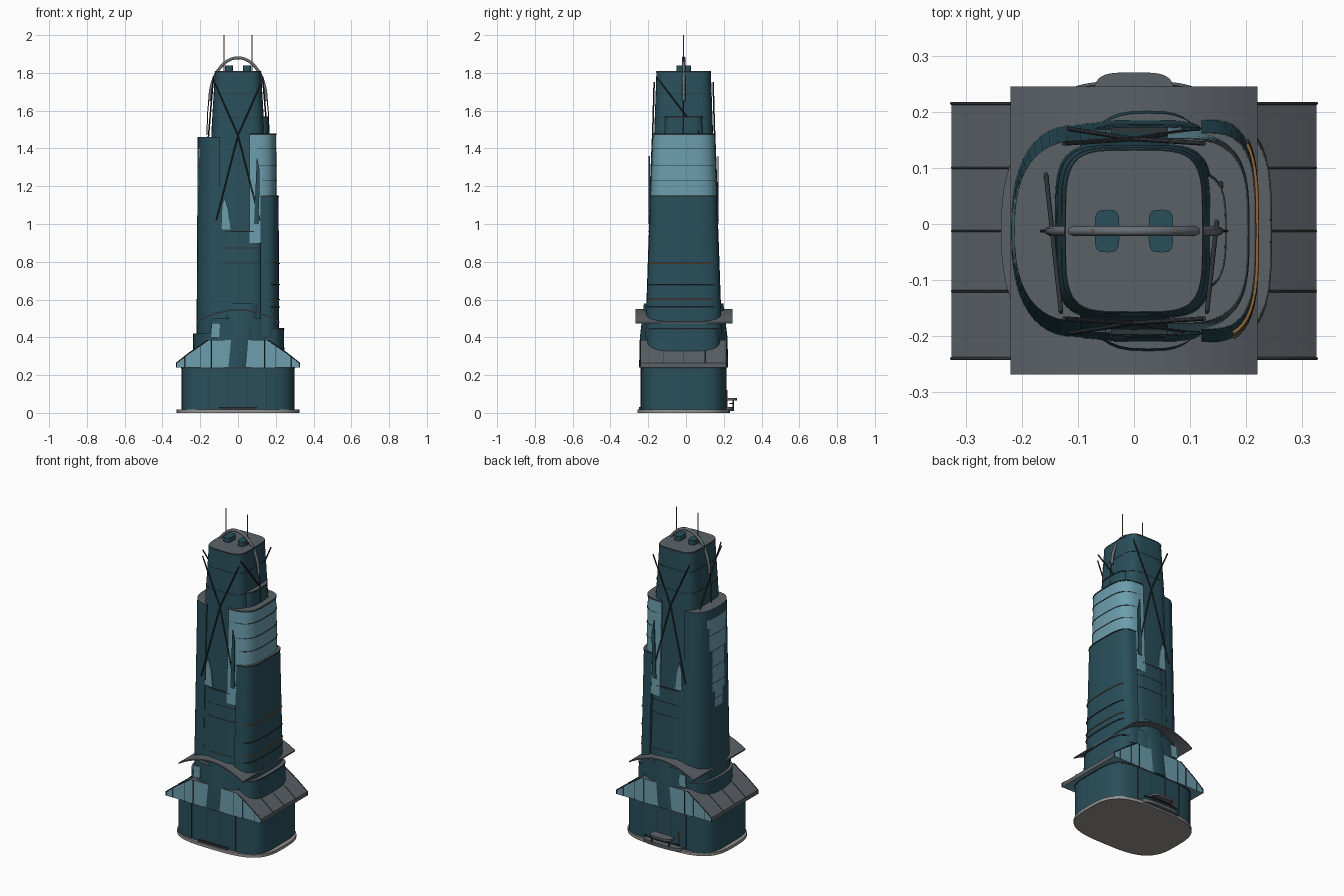
import bpy, bmesh, math
from mathutils import Vector

cube = bpy.data.objects.get("Cube")
if cube:
    bpy.data.objects.remove(cube, do_unlink=True)


def material(name, color):
    m = bpy.data.materials.new(name)
    m.use_nodes = True
    m.diffuse_color = (*color, 1)
    bsdf = next(n for n in m.node_tree.nodes if n.type == 'BSDF_PRINCIPLED')
    bsdf.inputs["Base Color"].default_value = (*color, 1)
    return m


TEAL = material("dark teal facade", (0.022, 0.078, 0.105))
GLASS = material("pale blue glass", (0.15, 0.34, 0.42))
ROOF = material("roof grey", (0.105, 0.12, 0.135))
STEEL = material("dark steel", (0.028, 0.035, 0.04))
PLINTH = material("plinth grey", (0.3, 0.29, 0.28))
AMBER = material("amber light", (0.3, 0.14, 0.04))
ARCH = material("arch grey", (0.14, 0.16, 0.18))
CY = -0.0125  # tower centre line


def finish(name, bm, mats, rule=None):
    bmesh.ops.recalc_face_normals(bm, faces=bm.faces)
    if rule:
        for f in bm.faces:
            f.material_index = mats.index(rule(f.calc_center_median(), f.normal))
    me = bpy.data.meshes.new(name)
    bm.to_mesh(me)
    bm.free()
    for m in mats:
        me.materials.append(m)
    me.shade_smooth()
    me.set_sharp_from_angle(angle=math.radians(32))
    ob = bpy.data.objects.new(name, me)
    bpy.context.collection.objects.link(ob)
    return ob


def loft(name, rings, mats, rule=None):
    """Skin a stack of equal-length rings and cap both ends."""
    bm = bmesh.new()
    rows = [[bm.verts.new(p) for p in r] for r in rings]
    n = len(rows[0])
    for a, b in zip(rows, rows[1:]):
        for i in range(n):
            j = (i + 1) % n
            bm.faces.new((a[i], a[j], b[j], b[i]))
    bm.faces.new(rows[0])
    bm.faces.new(rows[-1])
    return finish(name, bm, mats, rule)


def sq(v, n):
    return math.copysign(abs(v) ** (2 / n), v)


def oval(z, hx, hy, n=4, cx=0, cy=CY, count=48):
    angles = [2 * math.pi * i / count for i in range(count)]
    return [(cx + hx * sq(math.cos(a), n), cy + hy * sq(math.sin(a), n), z) for a in angles]


def half_oval(z, inner, outer, hy, n, count=24):
    angles = [math.pi * (i / count - 0.5) for i in range(count + 1)]
    return [(inner + (outer - inner) * sq(math.cos(a), n), CY + hy * sq(math.sin(a), n), z)
            for a in angles]


def capped(wall):
    """Roof colour on upward faces, wall colour elsewhere."""
    return lambda c, n: ROOF if n.z > 0.7 else wall


def box(name, centre, size, mat):
    bm = bmesh.new()
    bmesh.ops.create_cube(bm, size=1)
    for v in bm.verts:
        v.co = Vector(centre) + v.co * Vector(size)
    return finish(name, bm, [mat])


def rod(name, pts, r, mat):
    cu = bpy.data.curves.new(name, 'CURVE')
    cu.dimensions = '3D'
    cu.bevel_depth = r
    cu.bevel_resolution = 1
    cu.use_fill_caps = True
    s = cu.splines.new('POLY')
    s.points.add(len(pts) - 1)
    for p, co in zip(s.points, pts):
        p.co = (*co, 1)
    tmp = bpy.data.objects.new(name + "_curve", cu)
    me = bpy.data.meshes.new_from_object(tmp)
    bpy.data.objects.remove(tmp)
    me.materials.clear()
    me.materials.append(mat)
    ob = bpy.data.objects.new(name, me)
    bpy.context.collection.objects.link(ob)


def plate(name, pts, y, mat):
    """Thin facade panel from an x-z outline."""
    loft(name, [[(x, y + d, z) for x, z in pts] for d in (-0.003, 0.003)], [mat])


# Plinth and podium
loft("plinth", [oval(0, 0.325, 0.245, 3.2), oval(0.018, 0.325, 0.245, 3.2)], [PLINTH])
loft("plinth_disc", [oval(0, 0.09, 0.09, 2), oval(0.01, 0.09, 0.09, 2)], [PLINTH])
loft("podium", [oval(0.015, 0.3, 0.226, 4.5), oval(0.26, 0.3, 0.226, 4.5)], [TEAL])
loft("podium_trim", [oval(0.234, 0.302, 0.228, 4.5), oval(0.242, 0.302, 0.228, 4.5)], [STEEL])
for x in (-0.15, -0.05, 0.05, 0.15):
    for y in (CY - 0.226, CY + 0.226):
        box("podium_mullion", (x, y, 0.13), (0.003, 0.004, 0.22), STEEL)

# Podium roof: sloped grey roof with glazed gables
half = [(0.325, 0.24), (0.325, 0.265), (0.255, 0.32), (0.16, 0.385)]
gable = half + [(-x, z) for x, z in reversed(half)]
loft("podium_roof", [[(x, y, z) for x, z in gable] for y in (-0.24, 0.215)], [GLASS, ROOF],
     lambda c, n: GLASS if abs(n.y) > 0.9 or n.z < -0.5 else ROOF)
for s in (-1, 1):
    for y in (0.1, CY, -0.12):
        rod("roof_seam", [(s * x, y, z) for x, z in half[1:]], 0.002, STEEL)
    for y in (-0.24, 0.215):
        rod("gable_edge", [(s * x, y, z) for x, z in half], 0.003, STEEL)
        for x, top in ((0.28, 0.3), (0.2, 0.355), (0.14, 0.385)):
            rod("gable_mullion", [(s * x, y, 0.24), (s * x, y, top)], 0.002, STEEL)

# Lower tower drum and stepped front and back bays
loft("tower_drum", [oval(0.25, 0.2, 0.228, 3.2), oval(0.5, 0.195, 0.218, 3.2)], [TEAL, ROOF], capped(TEAL))
loft("low_bay", [oval(0.24, 0.1, 0.236, 3, -0.005), oval(0.4, 0.115, 0.232, 3, 0.01),
                 oval(0.58, 0.125, 0.21, 3, 0.025)], [TEAL, ROOF], capped(TEAL))
loft("middle_bay", [oval(0.5, 0.125, 0.2, 5, 0.02), oval(0.96, 0.12, 0.184, 5, 0.02)],
     [TEAL, ROOF], capped(TEAL))
for z, hy in ((0.79, 0.191), (0.87, 0.188), (0.957, 0.185)):
    loft("bay_band", [oval(z + d, 0.123, hy, 5, 0.02) for d in (0, 0.005)], [STEEL])

# Curved canopy
xs = [0.22 * (i / 10 - 1) for i in range(21)]
curve = [(x, 0.55 - 0.068 * (x / 0.22) ** 2) for x in xs]
shell = curve + [(x, z - 0.008) for x, z in reversed(curve)]
loft("curved_canopy", [[(x, y, z) for x, z in shell] for y in (-0.268, 0.245)], [ROOF])

# Central tapered core
CORE = [(0.4, 0.16, 0.2), (1.15, 0.15, 0.168), (1.5, 0.14, 0.155), (1.81, 0.122, 0.144)]
loft("core", [oval(z, hx, hy, 4.5) for z, hx, hy in CORE], [TEAL, ROOF], capped(TEAL))
for z, hx, hy in ((1.56, 0.138, 0.1535), (1.69, 0.1305, 0.1495), (1.803, 0.1235, 0.1455)):
    loft("core_band", [oval(z + d, hx, hy, 4.5) for d in (0, 0.004)], [STEEL])

# Left wing with a tapering glazed panel crossed by thin floor lines
lines = [0.9, 1.0, 1.1, 1.2, 1.3]
levels = sorted([0.3, 0.85, 0.95, 1.05, 1.15, 1.25, 1.35, 1.4, 1.46] + lines + [z + 0.005 for z in lines])


def wing_rule(c, n):
    if n.z > 0.7:
        return ROOF
    reach = 0.035 + 0.1 * (c.z - 0.85)
    if n.x < -0.4 and 0.85 < c.z < 1.4 and abs(c.y - CY) < reach:
        return STEEL if any(z < c.z < z + 0.005 for z in lines) else GLASS
    return TEAL


loft("left_wing", [half_oval(z, -0.095, -0.222 + 0.006 * z, 0.205 - 0.03 * z, 2.5) for z in levels],
     [TEAL, GLASS, STEEL, ROOF], wing_rule)
loft("left_wing_foot", [half_oval(z, -0.1, -0.237, 0.2, 2.5) for z in (0.28, 0.42)],
     [TEAL, ROOF], capped(TEAL))

# Right wings, stepping down from a glazed upper one
STEPS = [("shoulder", 0.1, 0.165, 0.11, 0.1, 1.4, 1.57, TEAL),
         ("glazed_wing", 0.06, 0.205, 0.186, 0.164, 0.9, 1.48, GLASS),
         ("middle_wing", 0.12, 0.218, 0.203, 0.174, 0.4, 1.15, TEAL),
         ("low_wing", 0.13, 0.246, 0.2, 0.19, 0.28, 0.45, TEAL)]
for name, inner, outer, hy0, hy1, z0, z1, wall in STEPS:
    loft(name, [half_oval(z0, inner, outer, hy0, 3.4), half_oval(z1, inner, outer - 0.003, hy1, 3.4)],
         [wall, ROOF], capped(wall))
    loft(name + "_rim", [half_oval(z1 - d, inner, outer, hy1 + 0.002, 3.4) for d in (0.008, 0.002)], [STEEL])
for z in (1.23, 1.31, 1.4):
    loft("glass_line", [half_oval(z + d, 0.07, 0.206, 0.2095 - 0.0305 * z, 3.4) for d in (0, 0.003)], [STEEL])
for i, z in enumerate((0.56, 0.6, 0.68, 0.79)):
    ring = half_oval(z, 0.12, 0.22, 0.221 - 0.039 * z, 3.4)
    rod("light_strip", ring[3:-6], 0.003, AMBER if i % 2 else STEEL)

# Pale and dark facade shards on front and back
for y, s in ((CY, -1), (CY, 1)):
    plate("glass_shard", [(-0.09, 0.97), (-0.04, 0.97), (-0.05, 1.07), (-0.07, 1.14), (-0.085, 1.1)],
          y + s * 0.178, GLASS)
    plate("dark_shard", [(0.085, 1.0), (0.11, 1.0), (0.115, 1.28), (0.1, 1.36)], y + s * 0.182, TEAL)
    plate("low_glass", [(-0.145, 0.4), (-0.1, 0.4), (-0.095, 0.475), (-0.14, 0.475)], y + s * 0.217, GLASS)

# Cross bracing on all four sides
for s in (-1, 1):
    for t in (-1, 1):
        rod("face_brace", [(t * 0.125, CY + s * 0.156, 1.75), (0, CY + s * 0.164, 1.47),
                           (-t * 0.115, CY + s * 0.182, 1.02)], 0.004, STEEL)
        rod("arch_stay", [(s * 0.165, CY, 1.47), (s * 0.16, CY, 1.6), (s * 0.148, CY, 1.72)], 0.003, STEEL)
    rod("side_brace", [(s * 0.13, CY - 0.145, 1.78), (s * 0.16, CY + 0.13, 1.42)], 0.004, STEEL)

# Roof arch, plant units and masts
arch = [(0.15 * math.cos(a), CY, 1.65 + 0.23 * math.sin(a)) for a in [math.pi * i / 28 for i in range(29)]]
rod("roof_arch", arch, 0.009, ARCH)
for s in (-1, 1):
    loft("roof_unit", [oval(z, 0.022, 0.038, 4, s * 0.048, count=24) for z in (1.8, 1.838)], [TEAL])
    rod("mast", [(s * 0.074, CY, 1.8), (s * 0.074, CY, 2.0)], 0.003, AMBER)

# Entrances
loft("rear_step", [oval(z, 0.13, 0.045, 3, 0, 0.21) for z in (0.01, 0.03)], [ROOF])
loft("rear_awning", [oval(z, 0.072, 0.055, 4, 0, 0.215) for z in (0.065, 0.078)], [ROOF])
rod("rear_rail", [(x, 0.25 - 1.2 * x * x, 0.05) for x in [i / 50 - 0.12 for i in range(13)]], 0.004, STEEL)
for x in (-0.06, 0.06):
    rod("awning_post", [(x, 0.25, 0.015), (x, 0.25, 0.07)], 0.004, STEEL)
rod("entrance_light", [(-0.1, 0.217, 0.02), (-0.1, 0.217, 0.12)], 0.004, AMBER)
box("front_step", (0, -0.238, 0.024), (0.2, 0.02, 0.012), STEEL)
